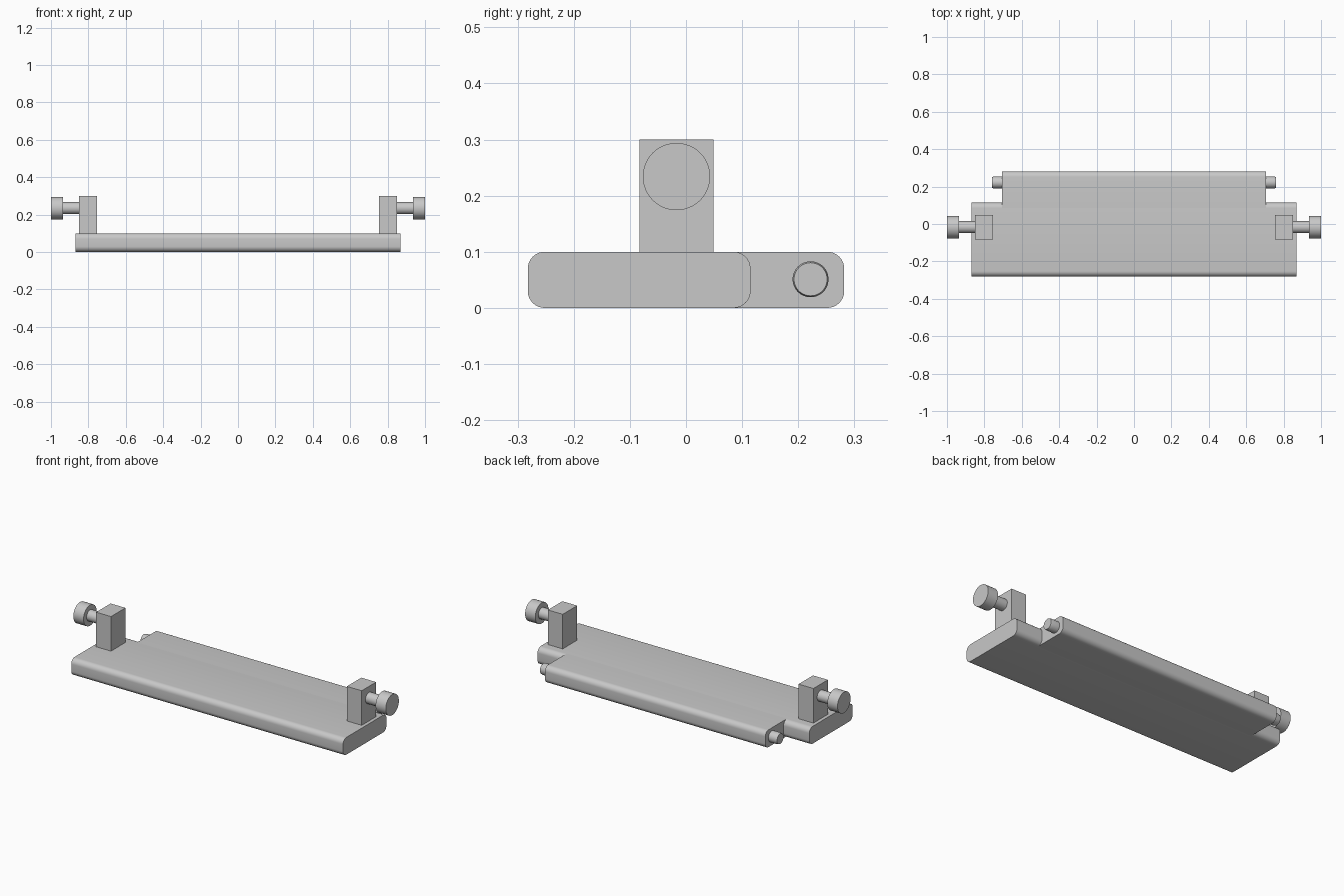
import bpy
import math

cube = bpy.data.objects.get("Cube")
if cube:
    bpy.data.objects.remove(cube, do_unlink=True)

grey = bpy.data.materials.new("light grey")
grey.use_nodes = True
colour = (0.58, 0.58, 0.58, 1)
grey.diffuse_color = colour
grey.node_tree.nodes["Principled BSDF"].inputs["Base Color"].default_value = colour


def make_object(name, verts, faces):
    mesh = bpy.data.meshes.new(name)
    mesh.from_pydata(verts, [], faces)
    mesh.materials.append(grey)
    obj = bpy.data.objects.new(name, mesh)
    bpy.context.collection.objects.link(obj)
    bpy.ops.object.select_all(action="DESELECT")
    obj.select_set(True)
    bpy.context.view_layer.objects.active = obj
    bpy.ops.object.shade_smooth_by_angle(angle=math.radians(30))
    return obj


def loft(name, rings):
    """Skin equal-sized rings that run from low x to high x, capping both ends."""
    n = len(rings[0])
    verts = [v for ring in rings for v in ring]
    faces = [(k * n + i, k * n + (i + 1) % n, (k + 1) * n + (i + 1) % n, (k + 1) * n + i)
             for k in range(len(rings) - 1) for i in range(n)]
    faces = [f[::-1] for f in faces]
    faces.append(tuple(reversed(range(n))))
    faces.append(tuple(range(len(verts) - n, len(verts))))
    obj_faces = faces[:-2] + [faces[-2], faces[-1]]
    return make_object(name, verts, [f if i >= len(faces) - 2 else f[::-1]
                                     for i, f in enumerate(obj_faces)])


def slab(name, x0, x1, y0, y1, z0, z1, front=0.0, back=0.0, steps=8):
    """Bar along x with optionally rounded front and back edges."""
    profile = []
    for y, z, sy, sz, start, r in ((y0, z0, 1, 1, 180, front), (y1, z0, -1, 1, 270, back),
                                   (y1, z1, -1, -1, 0, back), (y0, z1, 1, -1, 90, front)):
        if r == 0:
            profile.append((y, z))
            continue
        for i in range(steps + 1):
            a = math.radians(start + 90 * i / steps)
            profile.append((y + sy * r + r * math.cos(a), z + sz * r + r * math.sin(a)))
    return loft(name, [[(x, y, z) for y, z in profile] for x in (x0, x1)])


def turned(name, stations, y, z, sides=48):
    """Round part along x from (x, radius) stations."""
    angles = [2 * math.pi * i / sides for i in range(sides)]
    return loft(name, [[(x, y + r * math.cos(a), z + r * math.sin(a)) for a in angles]
                       for x, r in sorted(stations, key=lambda s: s[0])])


# Stepped base: wide front plate and narrower rear plate
T, R = 0.1, 0.03
slab("base_plate", -0.87, 0.87, -0.282, 0.115, 0, T, R, R)
slab("rear_plate", -0.705, 0.705, 0.085, 0.282, 0, T, 0, R)

# Uprights with knobs, and hinge pins, on both sides
for side, s in (("left", 1), ("right", -1)):
    lo, hi = sorted((s * 0.755, s * 0.85))
    slab(side + "_post", lo, hi, -0.083, 0.049, T - 0.002, 0.3)
    turned(side + "_knob_shaft", [(s * 0.84, 0.032), (s * 0.94, 0.032)], -0.017, 0.234)
    turned(side + "_knob", [(s * 0.935, 0.06), (s * 1.0, 0.06)], -0.017, 0.234)
    turned(side + "_hinge_pin", [(s * 0.695, 0.032), (s * 0.749, 0.032), (s * 0.759, 0.0295)],
           0.222, 0.051)
